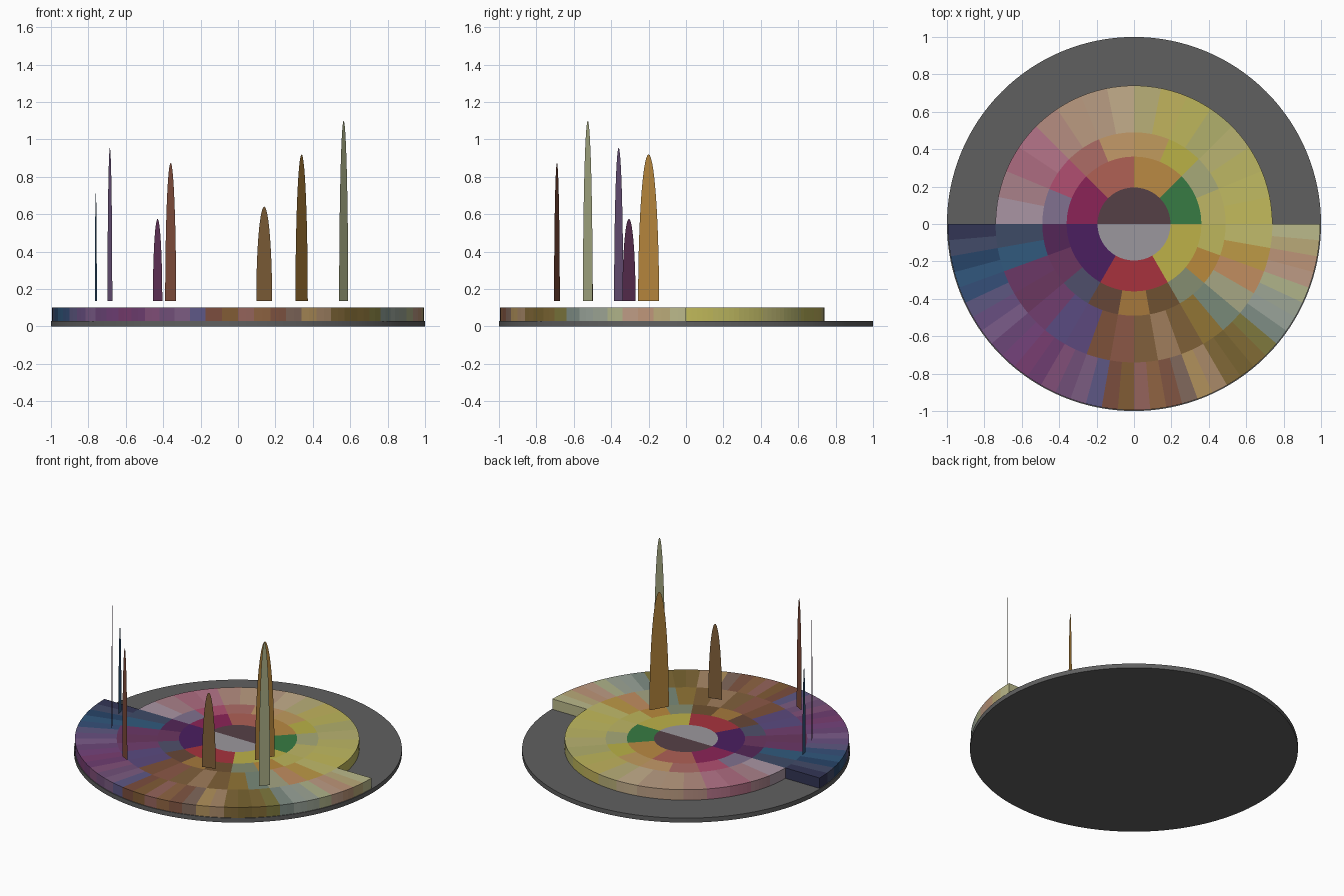
import bpy, bmesh
from math import cos, sin, pi, radians, atan2, ceil

if "Cube" in bpy.data.objects:
    bpy.data.objects.remove(bpy.data.objects["Cube"])

Z0, Z1 = 0.03, 0.10      # bottom and top of the coloured wheel


def material(hexa):
    name = "colour_" + hexa
    mat = bpy.data.materials.get(name)
    if not mat:
        mat = bpy.data.materials.new(name)
        rgb = [(int(hexa[i:i + 2], 16) / 255) ** 2.2 for i in (0, 2, 4)]
        mat.diffuse_color = (*rgb, 1)
        mat.use_nodes = True
        mat.node_tree.nodes["Principled BSDF"].inputs["Base Color"].default_value = mat.diffuse_color
    return mat


def make_object(name, bm, hexa):
    bmesh.ops.recalc_face_normals(bm, faces=bm.faces)
    mesh = bpy.data.meshes.new(name)
    bm.to_mesh(mesh)
    bm.free()
    mesh.materials.append(material(hexa))
    obj = bpy.data.objects.new(name, mesh)
    bpy.context.collection.objects.link(obj)
    return obj


def wedge(name, r0, r1, a0, a1, hexa):
    """Solid ring segment between two radii and two angles (degrees)."""
    bm = bmesh.new()
    n = max(2, ceil((a1 - a0) / 2.5))
    angles = [radians(a0 + (a1 - a0) * i / n) for i in range(n + 1)]
    outline = [(r1 * cos(a), r1 * sin(a)) for a in angles]
    if r0:
        outline += [(r0 * cos(a), r0 * sin(a)) for a in reversed(angles)]
    face = bm.faces.new([bm.verts.new((x, y, Z0)) for x, y in outline])
    ext = bmesh.ops.extrude_face_region(bm, geom=[face])
    top = [v for v in ext["geom"] if isinstance(v, bmesh.types.BMVert)]
    bmesh.ops.translate(bm, verts=top, vec=(0, 0, Z1 - Z0))
    make_object(name, bm, hexa)


def half_ring(name, r0, r1, start, colours):
    """Fill a half turn with equal segments, one per colour."""
    colours = colours.split()
    step = 180 / len(colours)
    for i, c in enumerate(colours):
        wedge(f"{name}_{i + 1}", r0, r1, start + i * step, start + (i + 1) * step, c)


def spire(name, x, y, width, top, hexa):
    """Thin upright arch facing the wheel centre."""
    bm = bmesh.new()
    a = atan2(y, x)
    n, base = 28, 0.135
    verts = []
    for i in range(n + 1):
        t = pi * i / n
        u = width / 2 * cos(t)
        verts.append(bm.verts.new((x - u * sin(a), y + u * cos(a),
                                   base + (top - base) * sin(t))))
    bm.faces.new(verts)
    make_object(name, bm, hexa)


# Base disc
bm = bmesh.new()
bmesh.ops.create_cone(bm, cap_ends=True, segments=128, radius1=1, radius2=1, depth=Z0)
bmesh.ops.translate(bm, verts=bm.verts, vec=(0, 0, Z0 / 2))
base = make_object("base_disc", bm, "606060")
bpy.context.view_layer.objects.active = base
base.select_set(True)
bpy.ops.object.shade_smooth_by_angle()

# Upper half of the wheel: four levels, each splitting in two
half_ring("upper_core", 0, 0.195, 0, "564248")
half_ring("upper_inner", 0.195, 0.36, 0, "3A7A45 B88845 AE6156 8A2858")
half_ring("upper_middle", 0.36, 0.49, 0,
          "BDB565 A6A878 B8B048 C09A5E C29868 AC6C66 B05070 80708E")
half_ring("upper_outer", 0.49, 0.74, 0,
          "C2BA5C C0BA62 BCB664 B8B270 B0AE6C BCB45C C0B25E B8AE78 "
          "C2AC8A B89C82 BA9A80 B48C80 B47488 AC6C80 A88088 A894A2 9290AC".rsplit(" ", 1)[0])

# Lower half of the wheel: five levels, splitting in three then in two
half_ring("lower_core", 0, 0.195, 180, "9A969C")
half_ring("lower_inner", 0.195, 0.36, 180, "4C2460 A63640 BCB04A")
half_ring("lower_middle", 0.36, 0.49, 180,
          "542A58 6A3860 50506A 66483A A4783E 6E5234 848C70 B8883E BCB45C")
half_ring("lower_outer", 0.49, 0.74, 180,
          "404C66 345A7C 6A3A66 6A3A60 70406E 5A4C80 5C4A7C 7C523C 8A5848 "
          "80603E 9E7C5C 7E603A 907438 788878 A4A482 C08C60 BC9848 C0BA6A")
half_ring("lower_rim", 0.74, 0.995, 180,
          "363856 444C68 2C4668 34587C 385078 5E5880 685080 7A5C88 6C4878 "
          "74447A 784070 6E4070 805078 705078 7A5C80 5E5884 7A4E40 805C38 "
          "94645C 8E6444 805644 80685C B0905C A88868 80683A 786434 806A38 "
          "7E7840 7E8C84 98A298 9CA494 AEB288 BC9A84 BC9478 B8A878 BAB88A")

# Spires standing over the lower half
spire("spire_1", 0.34, -0.20, 0.130, 0.92, "B88840")
spire("spire_2", 0.14, -0.51, 0.088, 0.64, "80603C")
spire("spire_3", 0.565, -0.525, 0.071, 1.10, "A8AC84")
spire("spire_4", -0.36, -0.69, 0.066, 0.875, "7C4C3C")
spire("spire_5", -0.43, -0.305, 0.087, 0.575, "6A3A60")
spire("spire_6", -0.685, -0.36, 0.055, 0.955, "705880")
spire("spire_7", -0.76, -0.17, 0.047, 0.715, "34587C")
